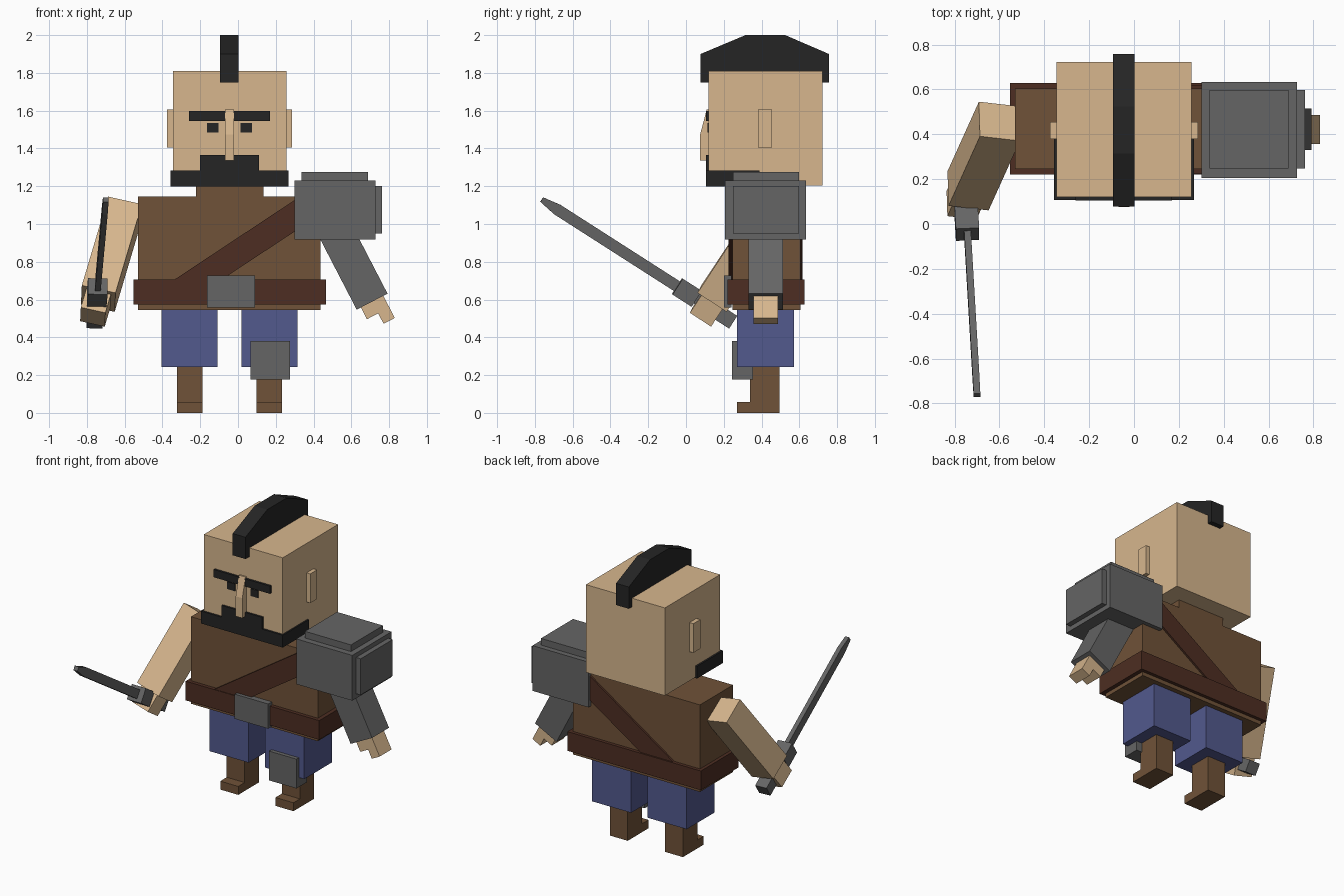
import bpy, bmesh
from mathutils import Vector, Matrix

if "Cube" in bpy.data.objects:
    bpy.data.objects.remove(bpy.data.objects["Cube"])


def material(name, rgb):
    m = bpy.data.materials.new(name)
    m.diffuse_color = (*rgb, 1)
    m.use_nodes = True
    m.node_tree.nodes["Principled BSDF"].inputs["Base Color"].default_value = m.diffuse_color
    return m


SKIN = material("skin", (0.68, 0.47, 0.27))
LEATHER = material("leather", (0.16, 0.085, 0.04))
STRAP = material("strap", (0.075, 0.027, 0.016))
CLOTH = material("cloth", (0.085, 0.1, 0.27))
STEEL = material("steel", (0.13, 0.13, 0.13))
BLACK = material("black", (0.018, 0.018, 0.018))


def finish(name, bm, mat):
    bmesh.ops.recalc_face_normals(bm, faces=bm.faces)
    me = bpy.data.meshes.new(name)
    bm.to_mesh(me)
    bm.free()
    me.materials.append(mat)
    ob = bpy.data.objects.new(name, me)
    bpy.context.collection.objects.link(ob)
    return ob


def box(name, x, y, z, mat, frame=None):
    """Box from (min, max) ranges, optionally placed by a frame matrix."""
    lo, hi = Vector((x[0], y[0], z[0])), Vector((x[1], y[1], z[1]))
    bm = bmesh.new()
    bmesh.ops.create_cube(bm, size=1)
    for v in bm.verts:
        v.co = (lo + hi) / 2 + v.co * (hi - lo)
    if frame:
        bm.transform(frame)
    return finish(name, bm, mat)


def prism(name, pts, axis, lo, hi, mat, frame=None):
    """Extrude a 2D outline along x (outline y,z) or along y (outline x,z)."""
    def put(p, d):
        return (d, p[0], p[1]) if axis == 'x' else (p[0], d, p[1])
    bm = bmesh.new()
    face = bm.faces.new([bm.verts.new(put(p, lo)) for p in pts])
    ext = bmesh.ops.extrude_face_region(bm, geom=[face])["geom"]
    step = Vector(put((0, 0), hi - lo))
    bmesh.ops.translate(bm, vec=step, verts=[v for v in ext if isinstance(v, bmesh.types.BMVert)])
    if frame:
        bm.transform(frame)
    return finish(name, bm, mat)


def frame(origin, along, side):
    """Local z runs along the limb, local x towards side."""
    z = Vector(along).normalized()
    x = Vector(side)
    x = (x - z * x.dot(z)).normalized()
    m = Matrix((x, z.cross(x), z)).transposed().to_4x4()
    return Matrix.Translation(origin) @ m


MID = -0.045  # symmetry plane of head and legs

# Head and hair
box("head", (-0.345, 0.257), (0.12, 0.723), (1.205, 1.81), SKIN)
prism("hair_crest", [(0.077, 1.75), (0.757, 1.75), (0.757, 1.9), (0.525, 2), (0.315, 2), (0.077, 1.9)],
      'x', -0.094, 0.003, BLACK)
prism("nose", [(0.13, 1.607), (0.11, 1.607), (0.075, 1.475), (0.075, 1.337), (0.13, 1.337)],
      'x', -0.07, -0.02, SKIN)
box("beard", (-0.357, 0.267), (0.106, 0.39), (1.199, 1.284), BLACK)
box("moustache", (-0.2, 0.11), (0.106, 0.13), (1.27, 1.365), BLACK)
for s, side in ((-1, "right"), (1, "left")):
    def span(a, b):
        return sorted((MID + s * a, MID + s * b))
    box(side + "_ear", span(0.29, 0.33), (0.38, 0.455), (1.406, 1.607), SKIN)
    box(side + "_eyebrow", span(0.02, 0.215), (0.105, 0.13), (1.544, 1.597), BLACK)
    box(side + "_eye", span(0.059, 0.119), (0.114, 0.13), (1.485, 1.535), BLACK)
    # Legs and boots
    box(side + "_trouser_leg", span(0.063, 0.361), (0.27, 0.572), (0.243, 0.56), CLOTH)
    prism(side + "_boot", [(0.27, 0), (0.496, 0), (0.496, 0.25), (0.34, 0.25), (0.34, 0.058), (0.27, 0.058)],
          'x', *span(0.142, 0.279), LEATHER)
box("knee_plate", (0.067, 0.276), (0.243, 0.355), (0.178, 0.38), STEEL)

# Torso, belt and sash
box("neck", (-0.223, 0.136), (0.25, 0.6), (1.13, 1.21), LEATHER)
box("torso", (-0.53, 0.437), (0.245, 0.605), (0.546, 1.146), LEATHER)
box("belt", (-0.553, 0.465), (0.22, 0.628), (0.573, 0.705), STRAP)
box("buckle", (-0.165, 0.09), (0.2, 0.24), (0.557, 0.727), STEEL)
prism("sash", [(-0.36, 0.69), (-0.11, 0.69), (0.444, 1.055), (0.444, 1.15), (0.335, 1.15)],
      'y', 0.224, 0.618, STRAP)

# Shoulder armour
box("shoulder_guard", (0.3, 0.727), (0.206, 0.634), (0.918, 1.23), STEEL)
box("shoulder_top_plate", (0.337, 0.688), (0.248, 0.597), (1.2, 1.276), STEEL)
box("shoulder_side_plate", (0.7, 0.762), (0.248, 0.597), (0.95, 1.2), STEEL)

# Armoured left arm
W = 0.092
arm_l = frame((0.71, 0.422, 0.589), (0.46, 0, -0.888), (0.888, 0, 0.46))
box("left_sleeve", (-W, W), (-W, W), (-0.56, 0), STEEL, arm_l)
prism("left_hand", [(-0.067, -0.03), (0.067, -0.03), (0.067, 0.132), (0, 0.132), (0, 0.07), (-0.067, 0.07)],
      'y', -0.065, 0.065, SKIN, arm_l)

# Bare right arm
arm_r = frame((-0.74, 0.148, 0.605), (-0.14, -0.31, -0.47), (0.175, -0.022, -0.042))
box("right_arm", (-W, W), (-W, W), (-0.58, 0), SKIN, arm_r)
box("right_hand", (-0.067, 0.067), (-0.067, 0.067), (-0.02, 0.12), SKIN, arm_r)

# Sword, tilted forward in the right hand
grip = frame((-0.745, 0.0, 0.64), (0.045, -0.765, 0.49), (1, 0, 0))
prism("blade", [(-0.03, 0), (0.03, 0), (0.03, 0.81), (0.014, 0.908), (-0.014, 0.908), (-0.03, 0.81)],
      'x', -0.015, 0.015, STEEL, grip)
box("sword_guard", (-0.052, 0.052), (-0.05, 0.05), (-0.065, 0.055), STEEL, grip)
box("sword_grip", (-0.03, 0.03), (-0.03, 0.03), (-0.25, 0), STEEL, grip)
box("pommel", (-0.042, 0.042), (-0.04, 0.04), (-0.295, -0.195), STEEL, grip)
